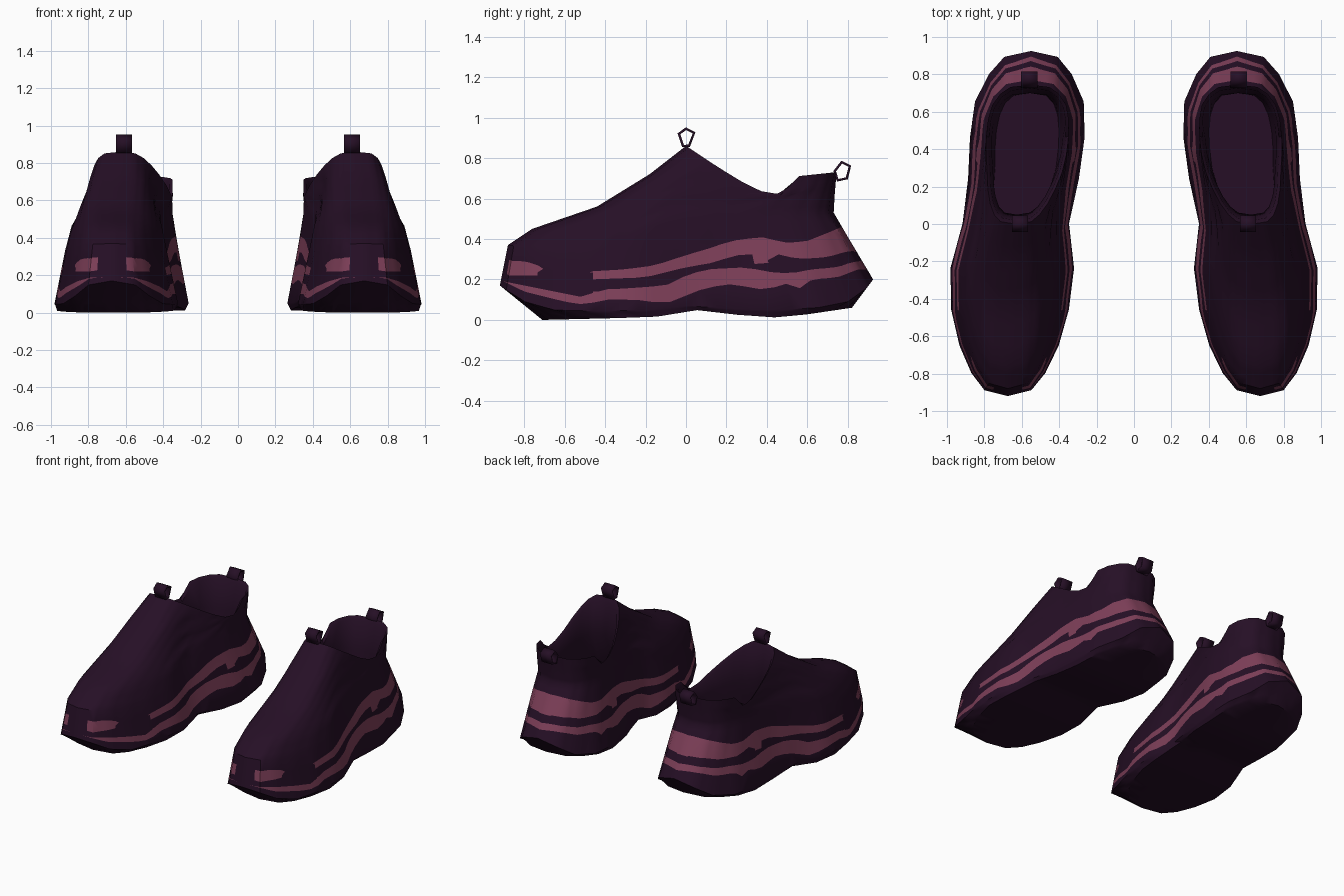
import bpy, bmesh, math

if "Cube" in bpy.data.objects:
    bpy.data.objects.remove(bpy.data.objects["Cube"], do_unlink=True)


def make_material(name, colour):
    mat = bpy.data.materials.new(name)
    mat.use_nodes = True
    mat.diffuse_color = (*colour, 1)
    node = next(n for n in mat.node_tree.nodes if n.type == 'BSDF_PRINCIPLED')
    node.inputs["Base Color"].default_value = (*colour, 1)
    node.inputs["Roughness"].default_value = 0.8
    return mat


PLUM = make_material("dark_plum", (0.019, 0.0048, 0.019))
ROSE = make_material("dusty_rose", (0.21, 0.05, 0.10))
COLUMNS = 24


def interp(curve, y):
    """Piecewise linear value of a (y, value) curve."""
    if y <= curve[0][0]:
        return curve[0][1]
    for (a, u), (b, v) in zip(curve, curve[1:]):
        if y <= b:
            return u + (v - u) * (y - a) / (b - a)
    return curve[-1][1]


# Plan of the shoe: centre line and half width along its length
CENTRE = [(-.92, .675), (-.35, .66), (-.1, .64), (.03, .63), (.3, .58), (.64, .56), (.92, .55)]
HALF = [(-.9, .28), (-.67, .325), (-.35, .352), (-.1, .32), (.03, .275), (.3, .31), (.64, .36), (.9, .32)]

# Rings from ground to collar: toe y, heel y, toe width, heel width, height curve
RIM_Z = [(0, .86), (.15, .76), (.33, .65), (.42, .62), (.48, .62), (.55, .71), (.74, .73)]
BODY = [
    (-.71, .82, .97, .95, [(-.71, 0), (-.3, .01), (-.05, .02), (.04, .05), (.3, .02), (.48, .01), (.82, .06)]),
    (-.92, .925, 1, 1, [(-.92, .17), (-.82, .1), (-.7, .05), (-.3, .04), (0, .07), (.3, .05), (.6, .05),
                        (.85, .1), (.925, .2)]),
    (-.88, .80, .8, .84, [(-.88, .37), (-.6, .33), (-.3, .33), (0, .35), (.4, .4), (.8, .41)]),
    (-.76, .73, .7, .8, [(-.76, .45), (-.4, .43), (0, .5), (.4, .53), (.73, .53)]),
    (-.44, .735, .62, .76, [(-.44, .56), (-.1, .58), (.3, .585), (.73, .62)]),
    (-.18, .74, .64, .72, [(-.18, .72), (0, .7), (.3, .625), (.45, .605), (.73, .68)]),
    (0, .745, .66, .68, RIM_Z),
]
LINING = [
    BODY[-1],
    (.02, .725, .6, .64, [(y, z - .02) for y, z in RIM_Z]),
    (.05, .70, .55, .6, [(0, .6), (.7, .5)]),
    (-.1, .70, .5, .55, [(0, .3)]),
]

# Painted bands: top and bottom edges along the length
UPPER_TOP = [(-.5, .22), (-.47, .24), (-.3, .25), (-.15, .27), (0, .32), (.12, .355), (.22, .39),
             (.37, .41), (.5, .38), (.6, .39), (.7, .43), (.77, .46)]
UPPER_LOW = [(-.5, .22), (-.47, .2), (-.2, .21), (0, .26), (.12, .28), (.25, .32), (.34, .325),
             (.36, .28), (.4, .29), (.45, .33), (.55, .3), (.7, .31), (.8, .34)]
LOWER_TOP = [(-.9, .19), (-.8, .17), (-.6, .13), (-.5, .11), (-.43, .15), (-.3, .155), (-.1, .17),
             (0, .22), (.1, .25), (.3, .26), (.42, .235), (.52, .23), (.62, .25), (.75, .26), (.83, .29)]
LOWER_LOW = [(-.9, .19), (-.8, .14), (-.6, .09), (-.5, .075), (-.4, .1), (-.25, .1), (-.1, .08),
             (0, .12), (.1, .16), (.25, .18), (.32, .155), (.4, .15), (.5, .18), (.57, .15),
             (.62, .2), (.75, .21), (.85, .25)]


def above(curve):
    return lambda p: p.z - interp(curve, p.y)


def toe_spot(p):
    return ((p.y + .79) / .09) ** 2 + ((p.z - .262) / .042) ** 2 - 1


def is_painted(p):
    in_upper = above(UPPER_TOP)(p) < 0 < above(UPPER_LOW)(p)
    in_lower = above(LOWER_TOP)(p) < 0 < above(LOWER_LOW)(p)
    return in_upper or in_lower or toe_spot(p) < 0


def add_ring(bm, ring, side):
    toe, heel, w_toe, w_heel, heights = ring
    verts = []
    for i in range(COLUMNS):
        angle = math.tau * i / COLUMNS
        s = (1 - math.cos(angle)) / 2
        y = toe + (heel - toe) * s
        sine = math.sin(angle)
        bulge = math.copysign(abs(sine) ** .6, sine) if abs(sine) > .001 else 0
        x = interp(CENTRE, y) + interp(HALF, y) * bulge * (w_toe + (w_heel - w_toe) * s)
        verts.append(bm.verts.new((side * x, y, interp(heights, y))))
    return verts


def loft(rings, side, floor_ring, floor_up):
    """Skin the rings and close one of them with a ladder of faces."""
    bm = bmesh.new()
    loops = [add_ring(bm, r, side) for r in rings]
    n = COLUMNS
    for low, high in zip(loops, loops[1:]):
        for i in range(n):
            j = (i + 1) % n
            bm.faces.new((low[i], low[j], high[j], high[i]))
    ring = loops[floor_ring]
    for i in range(n // 2):
        corners = [ring[i], ring[-i], ring[n - i - 1], ring[i + 1]]
        corners = list(dict.fromkeys(corners))
        bm.faces.new(corners[::-1] if floor_up else corners)
    if side < 0:
        bmesh.ops.reverse_faces(bm, faces=bm.faces[:])
    return bm


def cut_along(bm, func):
    """Cut the faces where func changes sign."""
    value = {v: func(v.co) for v in bm.verts}
    cuts = []
    for e in list(bm.edges):
        a, b = e.verts
        fa, fb = value[a], value[b]
        if fa * fb < 0 and min(abs(fa), abs(fb)) > 1e-4:
            cuts.append(bmesh.utils.edge_split(e, a, fa / (fa - fb))[1])
    bmesh.ops.connect_verts(bm, verts=cuts)


def finish(name, bm, angle):
    mesh = bpy.data.meshes.new(name)
    bm.to_mesh(mesh)
    bm.free()
    obj = bpy.data.objects.new(name, mesh)
    bpy.context.collection.objects.link(obj)
    mesh.materials.append(PLUM)
    mesh.materials.append(ROSE)
    bpy.ops.object.select_all(action='DESELECT')
    obj.select_set(True)
    bpy.context.view_layer.objects.active = obj
    bpy.ops.object.shade_smooth_by_angle(angle=math.radians(angle))
    return obj


def pull_tab(name, profile, x, side):
    """Ribbon loop closed on itself."""
    bm = bmesh.new()
    rows = [[bm.verts.new((side * (x + dx), y, z)) for dx in (-.043, .043)] for y, z in profile]
    for a, b in zip(rows, rows[1:] + rows[:1]):
        bm.faces.new((a[0], a[1], b[1], b[0]))
    bmesh.ops.recalc_face_normals(bm, faces=bm.faces[:])
    obj = finish(name, bm, 20)
    solid = obj.modifiers.new("thickness", 'SOLIDIFY')
    solid.thickness = .014
    solid.offset = 0


for side, label in ((1, "left"), (-1, "right")):
    # Shoe body with painted bands
    body = loft(BODY, side, 0, False)
    bmesh.ops.subdivide_edges(body, edges=body.edges[:], cuts=2, use_grid_fill=True)
    for func in (above(UPPER_TOP), above(UPPER_LOW), above(LOWER_TOP), above(LOWER_LOW), toe_spot):
        cut_along(body, func)
    for face in body.faces:
        face.material_index = int(is_painted(face.calc_center_median()))
    finish(label + "_shoe_body", body, 40)

    # Inner lining and insole
    finish(label + "_lining", loft(LINING, side, -1, True), 40)

    # Pull tabs on tongue and heel
    pull_tab(label + "_tongue_tab",
             [(-.015, .86), (-.035, .92), (0, .945), (.04, .925), (.015, .86)], .61, side)
    pull_tab(label + "_heel_tab",
             [(.75, .69), (.735, .735), (.77, .78), (.81, .76), (.795, .70)], .56, side)
